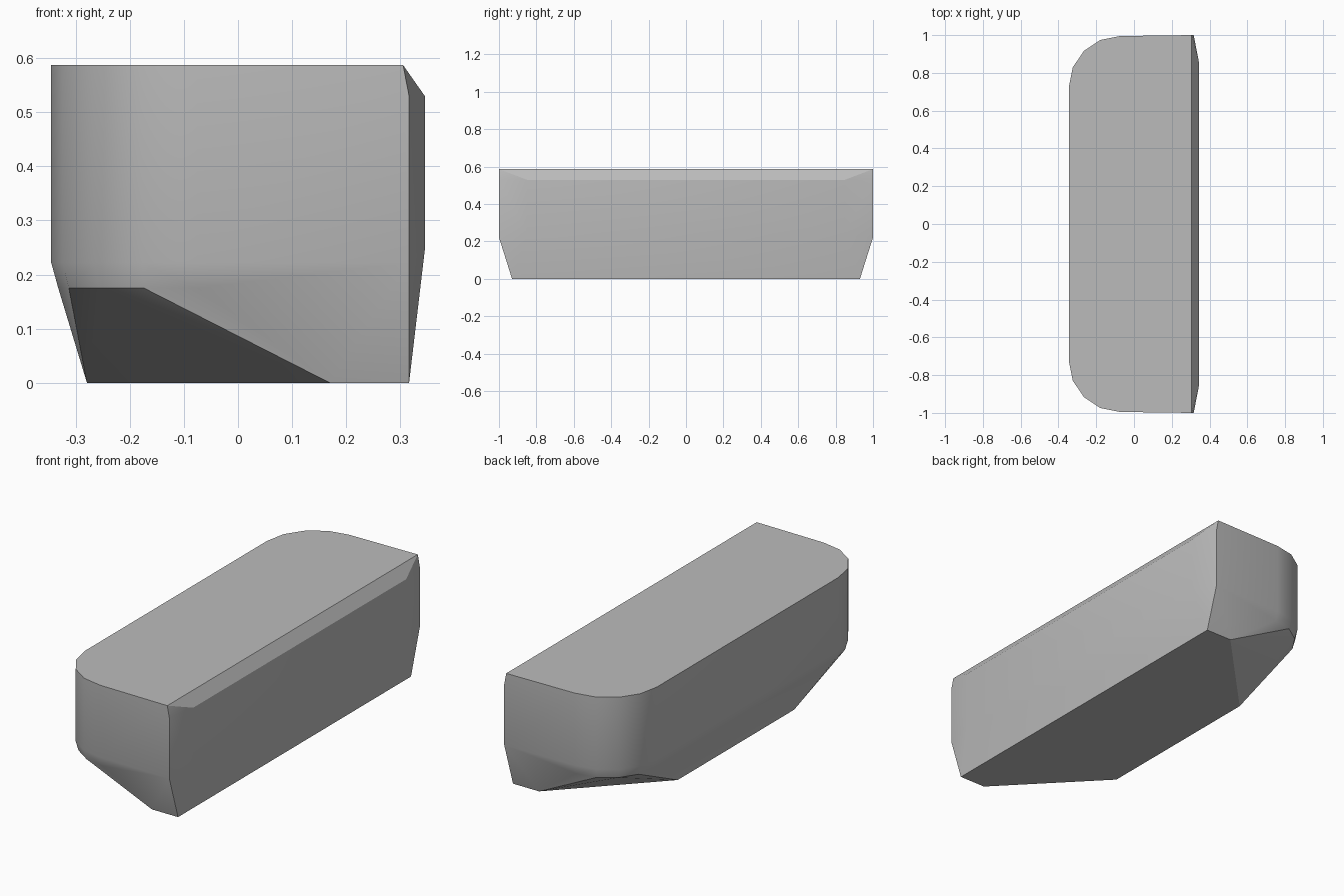
import bpy
import bmesh
from math import sin, cos, pi, radians

cube = bpy.data.objects.get("Cube")
if cube:
    bpy.data.objects.remove(cube, do_unlink=True)

HEIGHT = 0.587     # top of the body
RIM = 0.222        # where the straight walls begin to taper
CUT = 0.175        # where the undercut corners begin
ARC_X, ARC_Y = -0.075, 0.725
STEPS = 4

points = []


def mirrored(x, y, z):
    """Add a point at both ends of the body."""
    points.extend([(x, y, z), (x, -y, z)])


def rounded_corner(radius, z):
    """Add the rounded corner outline at one height."""
    for i in range(STEPS + 1):
        a = pi / 2 * i / STEPS
        mirrored(ARC_X - radius * cos(a), ARC_Y + radius * sin(a), z)


# Rounded side: straight wall, then a slight taper
rounded_corner(0.27, HEIGHT)
rounded_corner(0.27, RIM)
rounded_corner(0.257, CUT)

# Squared side: end corners
mirrored(0.305, 1.0, HEIGHT)
mirrored(0.316, 1.0, 0.53)
mirrored(0.316, 1.0, RIM)

# Squared side: raised middle panel
mirrored(0.345, 0.85, 0.53)
mirrored(0.345, 0.85, 0.245)

# Flat base with undercut corners
mirrored(0.316, 0.93, 0)
mirrored(0.17, 0.93, 0)
mirrored(-0.279, 0.465, 0)

# Wrap the outlines into one solid body
bm = bmesh.new()
for p in points:
    bm.verts.new(p)
hull = bmesh.ops.convex_hull(bm, input=bm.verts[:])
loose = [v for v in bm.verts if not v.link_faces]
bmesh.ops.delete(bm, geom=loose, context='VERTS')
bmesh.ops.dissolve_limit(bm, angle_limit=radians(0.5),
                         verts=bm.verts[:], edges=bm.edges[:])
bmesh.ops.recalc_face_normals(bm, faces=bm.faces[:])
mesh = bpy.data.meshes.new("body")
bm.to_mesh(mesh)
bm.free()

body = bpy.data.objects.new("body", mesh)
bpy.context.scene.collection.objects.link(body)

# Plain grey material
grey = bpy.data.materials.new("light grey")
grey.use_nodes = True
colour = (0.5, 0.5, 0.5, 1.0)
grey.diffuse_color = colour
grey.node_tree.nodes["Principled BSDF"].inputs["Base Color"].default_value = colour
mesh.materials.append(grey)

bpy.ops.object.select_all(action='DESELECT')
body.select_set(True)
bpy.context.view_layer.objects.active = body
bpy.ops.object.shade_smooth_by_angle(angle=radians(25))
